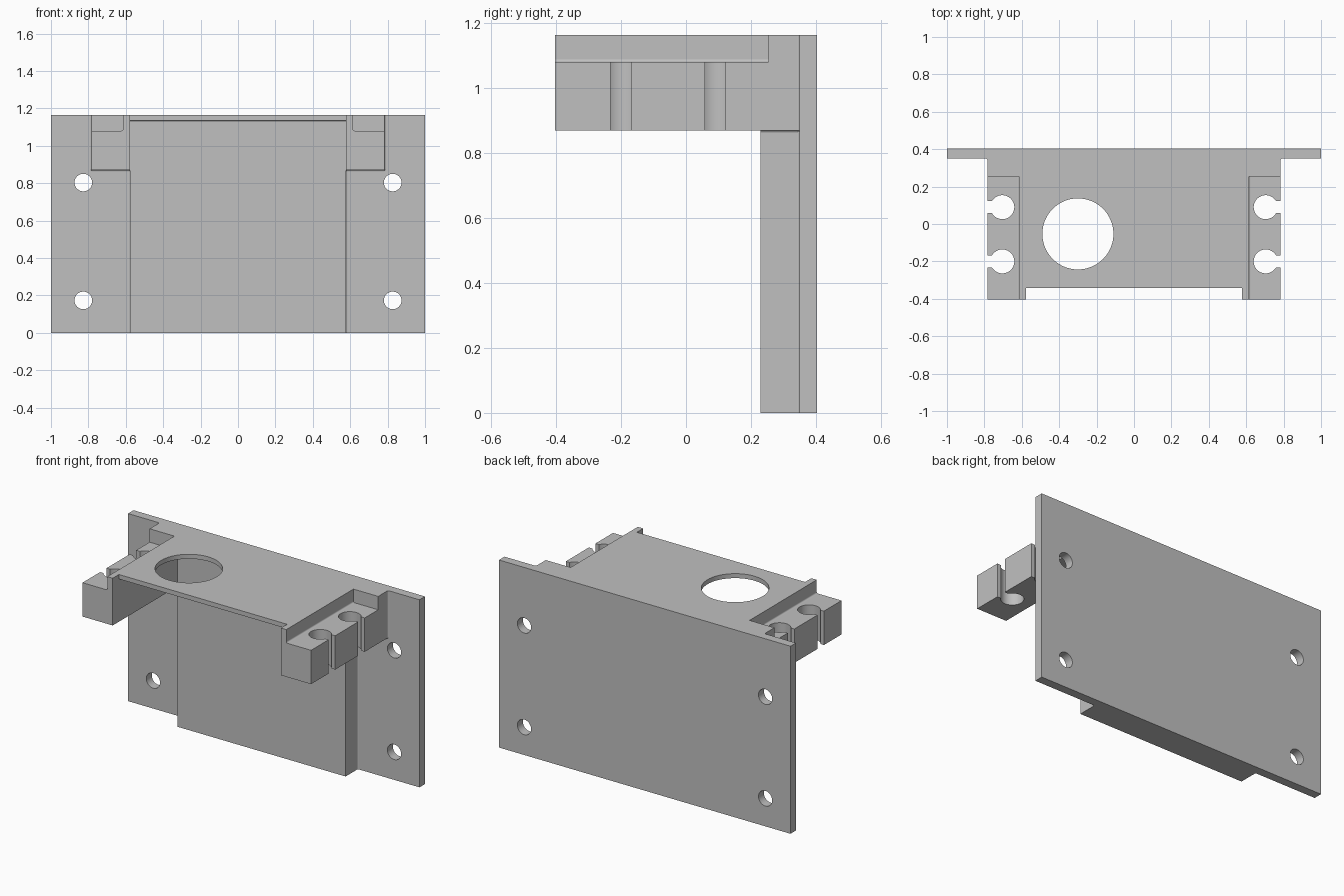
import bpy
import bmesh
from math import pi, sin, cos, radians
from mathutils import Vector

if "Cube" in bpy.data.objects:
    bpy.data.objects.remove(bpy.data.objects["Cube"])

grey = bpy.data.materials.new("light grey")
grey.use_nodes = True
GREY = (0.53, 0.53, 0.53, 1)
grey.diffuse_color = GREY
grey.node_tree.nodes["Principled BSDF"].inputs["Base Color"].default_value = GREY

# Key positions
PLATE_FRONT, BACK, FRONT = 0.35, 0.404, -0.404
TOP, SKIN, LEDGE, ARM_BOTTOM = 1.163, 1.135, 1.08, 0.87
INNER, WALL, OUTER = 0.577, 0.614, 0.784
BLOCK_FRONT = 0.23
R = 0.009


def finish(name, bm):
    bmesh.ops.recalc_face_normals(bm, faces=bm.faces)
    mesh = bpy.data.meshes.new(name)
    bm.to_mesh(mesh)
    bm.free()
    mesh.materials.append(grey)
    ob = bpy.data.objects.new(name, mesh)
    bpy.context.collection.objects.link(ob)
    return ob


def prism(name, points, along):
    """Extrude a closed loop of 3D points along a vector."""
    bm = bmesh.new()
    face = bm.faces.new([bm.verts.new(p) for p in points])
    ext = bmesh.ops.extrude_face_region(bm, geom=[face])
    verts = [g for g in ext["geom"] if isinstance(g, bmesh.types.BMVert)]
    bmesh.ops.translate(bm, verts=verts, vec=along)
    return finish(name, bm)


def box(name, xs, ys, zs):
    (x0, x1), (y0, y1), (z0, z1) = sorted(xs), sorted(ys), sorted(zs)
    loop = [(x0, y0, z0), (x1, y0, z0), (x1, y1, z0), (x0, y1, z0)]
    return prism(name, loop, (0, 0, z1 - z0))


def cylinder(name, centre, radius, u, v, along):
    c, u, v = Vector(centre), Vector(u), Vector(v)
    n = 64
    loop = [c + radius * (cos(2 * pi * i / n) * u + sin(2 * pi * i / n) * v) for i in range(n)]
    return prism(name, loop, along)


def fillet(name, corner, u, v, along):
    """Concave round filling the corner between directions u and v."""
    c, u, v = Vector(corner), Vector(u), Vector(v)
    arc = [c + R * ((1 - cos(a)) * u + (1 - sin(a)) * v)
           for a in (i * pi / 12 for i in range(7))]
    return prism(name, [c] + arc, along)


def cut(ob, cutter):
    mod = ob.modifiers.new("cut", "BOOLEAN")
    mod.operation, mod.solver, mod.object = "DIFFERENCE", "EXACT", cutter
    cutter.hide_render = True
    bpy.context.view_layer.objects.active = ob
    bpy.ops.object.modifier_apply(modifier=mod.name)
    bpy.data.objects.remove(cutter)


# Mounting plate with four screw holes
plate = box("mounting_plate", (-1, 1), (PLATE_FRONT, BACK), (0, TOP))
for x in (-0.827, 0.827):
    for z in (0.173, 0.803):
        cut(plate, cylinder("cutter", (x, 0.3, z), 0.047, (1, 0, 0), (0, 0, 1), (0, 0.2, 0)))

# Raised block and top shelf with its round opening
block = box("raised_block", (-INNER, INNER), (BLOCK_FRONT, PLATE_FRONT), (0, SKIN))
shelf = box("top_shelf", (-INNER, INNER), (-0.343, PLATE_FRONT), (SKIN, TOP))
cut(shelf, cylinder("cutter", (-0.3, -0.053, 1), 0.19, (1, 0, 0), (0, 1, 0), (0, 0, 0.5)))
parts = [plate, block, shelf]
parts.append(fillet("shelf_fillet", (-INNER, BLOCK_FRONT, SKIN), (0, -1, 0), (0, 0, -1),
                    (2 * INNER, 0, 0)))

for side, s in (("left", 1), ("right", -1)):
    # Side arm, stepped down on the outside, with two clip slots
    arm = box(side + "_arm", (s * INNER, s * OUTER), (FRONT, PLATE_FRONT), (ARM_BOTTOM, TOP))
    cut(arm, box("cutter", (s * WALL, s), (-1, 0.254), (LEDGE, 2)))
    for y in (0.09, -0.2):
        cut(arm, cylinder("cutter", (s * 0.704, y, 0.5), 0.064, (1, 0, 0), (0, 1, 0), (0, 0, 1)))
        cut(arm, box("cutter", (s * 0.72, s), (y - 0.032, y + 0.032), (0.5, 1.5)))
    parts.append(arm)
    # Small rounds in the inside corners
    out = (s, 0, 0)
    parts += [
        fillet(side + "_block_fillet", (s * INNER, PLATE_FRONT, 0), out, (0, -1, 0),
               (0, 0, ARM_BOTTOM)),
        fillet(side + "_arm_fillet", (s * OUTER, PLATE_FRONT, ARM_BOTTOM), out, (0, -1, 0),
               (0, 0, TOP - ARM_BOTTOM)),
        fillet(side + "_under_arm_fillet", (s * INNER, PLATE_FRONT, ARM_BOTTOM), (0, -1, 0),
               (0, 0, -1), (s * (OUTER - INNER), 0, 0)),
        fillet(side + "_arm_block_fillet", (s * INNER, BLOCK_FRONT, ARM_BOTTOM), out, (0, 0, -1),
               (0, PLATE_FRONT - BLOCK_FRONT, 0)),
        fillet(side + "_ledge_fillet", (s * WALL, FRONT, LEDGE), out, (0, 0, 1),
               (0, 0.254 - FRONT, 0)),
    ]

# Smooth the round walls, keep the edges crisp
bpy.ops.object.select_all(action="DESELECT")
for ob in parts:
    ob.select_set(True)
bpy.context.view_layer.objects.active = plate
bpy.ops.object.shade_smooth_by_angle(angle=radians(30))
